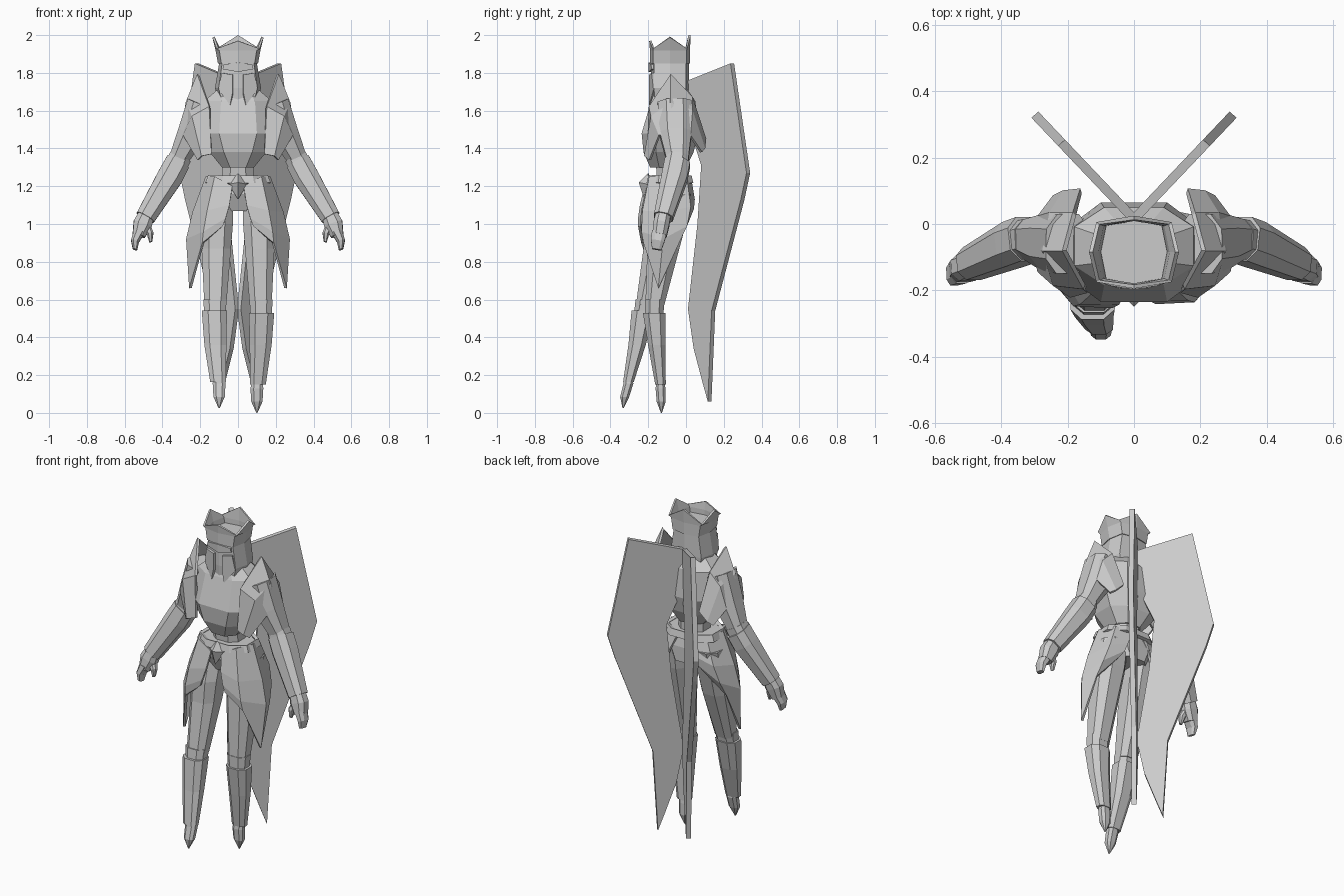
import bpy, bmesh
from mathutils import Vector

cube = bpy.data.objects.get("Cube")
if cube:
    bpy.data.objects.remove(cube, do_unlink=True)

GREY = (0.6, 0.6, 0.6, 1)
mat = bpy.data.materials.new("plain grey")
mat.use_nodes = True
mat.diffuse_color = GREY
for node in mat.node_tree.nodes:
    if node.type == 'BSDF_PRINCIPLED':
        node.inputs["Base Color"].default_value = GREY

OCT = [(1, .5), (.5, 1), (-.5, 1), (-1, .5), (-1, -.5), (-.5, -1), (.5, -1), (1, -.5)]
SKULL = [(1, 0), (.84, .84), (0, 1), (-.84, .84), (-1, 0), (-.84, -.84), (0, -1), (.84, -.84)]
SIDES = (("left", 1), ("right", -1))


def build(name, rows, closed=False, caps=False, thick=0):
    """Skin rows of points; optionally close, cap or thicken the skin."""
    bm = bmesh.new()
    grid = [[bm.verts.new(p) for p in row] for row in rows]
    n = len(grid[0])
    for a, b in zip(grid, grid[1:]):
        for i in range(n if closed else n - 1):
            j = (i + 1) % n
            bm.faces.new((a[i], a[j], b[j], b[i]))
    if caps:
        bm.faces.new(grid[0])
        if len(grid) > 1:
            bm.faces.new(grid[-1])
    bmesh.ops.recalc_face_normals(bm, faces=bm.faces[:])
    mesh = bpy.data.meshes.new(name)
    bm.to_mesh(mesh)
    bm.free()
    mesh.materials.append(mat)
    ob = bpy.data.objects.new(name, mesh)
    bpy.context.collection.objects.link(ob)
    if thick:
        mod = ob.modifiers.new("thickness", 'SOLIDIFY')
        mod.thickness = thick
        mod.offset = 0
    return ob


def ring(c, hx, hy, axis=Vector((0, 0, 1)), shape=OCT):
    v = axis.cross(Vector((0, 1, 0))).normalized()
    u = v.cross(axis).normalized()
    return [Vector(c) + v * hx * a + u * hy * b for a, b in shape]


def limb(name, stations, tilt=False, shape=OCT):
    """Loft through (x, y, z, half width, half depth) stations."""
    axis = Vector((0, 0, 1))
    if tilt:
        axis = (Vector(stations[0][:3]) - Vector(stations[-1][:3])).normalized()
    return build(name, [ring(s[:3], s[3], s[4], axis, shape) for s in stations],
                 closed=True, caps=True)


def body(name, levels):
    """Loft centred on x through (z, half width, front y, back y) levels."""
    return limb(name, [(0, (f + b) / 2, z, w, (b - f) / 2) for z, w, f, b in levels])


def flip(points, s, dy=0):
    return [(x * s, y + dy, z) for x, y, z in points]


def flip_stations(stations, s):
    return [(p[0] * s,) + tuple(p[1:]) for p in stations]


# Torso
body("chest", [(1.71, .11, -.16, .01), (1.65, .18, -.185, .05), (1.48, .2, -.235, .065),
               (1.38, .15, -.225, .04), (1.3, .085, -.19, 0)])
body("waist", [(1.32, .08, -.16, -.01), (1.2, .085, -.15, -.01)])
body("pelvis", [(1.25, .14, -.185, .01), (1.16, .17, -.2, .03), (1.07, .1, -.16, .03)])
limb("neck", [(0, -.08, 1.6, .1, .08), (0, -.08, 1.72, .09, .08)])

# Belt ornament: a faceted diamond
build("belt_ornament", [[(0, -.2, 1.27)] * 4,
                        [(.05, -.2, 1.21), (0, -.25, 1.22), (-.05, -.2, 1.21), (0, -.17, 1.21)],
                        [(0, -.22, 1.13)] * 4], closed=True)
build("belt", [ring((0, -.085, z), w, d) for z, w, d in
               ((1.255, .15, .105), (1.215, .165, .115))], closed=True, thick=.02)

# Helmet with open crown
CY = -.085
limb("helmet", [(0, CY, 1.64, .1, .095), (0, CY, 1.72, .122, .1), (0, CY, 1.85, .1, .1),
                (0, CY, 1.89, .1, .096)], shape=SKULL)
crown_top = ring((0, CY, 1.93), .13, .104, shape=SKULL)
for i, p in enumerate(crown_top):
    if i % 2 == 0:
        p.z = 2.0 if p.y > 0 else 1.97 if p.y < -.15 else 1.99
build("crown", [ring((0, CY, 1.85), .1, .1, shape=SKULL),
                ring((0, CY, 1.92), .113, .1, shape=SKULL), crown_top], closed=True, thick=.012)
build("brow", [[(-.08, -.175, 1.82), (0, -.19, 1.805), (.08, -.175, 1.82)],
               [(-.075, -.178, 1.845), (0, -.19, 1.855), (.075, -.178, 1.845)]], thick=.015)
for label, s in SIDES:
    build(label + "_cheek_guard",
          [flip([(.028, -.188, 1.79), (.085, -.175, 1.8), (.1, -.165, 1.71),
                 (.04, -.188, 1.63), (.028, -.188, 1.69)], s)], caps=True, thick=.015)

for label, s in SIDES:
    # Shoulder plate, arched front to back over the shoulder
    build(label + "_shoulder_plate", [flip(r, s) for r in (
        [(.14, -.2, 1.37), (.15, -.19, 1.62), (.21, -.08, 1.79), (.18, .03, 1.67), (.16, .1, 1.45)],
        [(.19, -.215, 1.36), (.24, -.18, 1.57), (.27, -.08, 1.64), (.25, .03, 1.6), (.21, .095, 1.4)],
        [(.21, -.19, 1.34), (.285, -.14, 1.47), (.298, -.07, 1.47), (.285, .02, 1.47), (.24, .08, 1.38)],
    )], thick=.016)

    # Arm
    limb(label + "_upper_arm", flip_stations(
        [(.2, -.06, 1.64, .07, .09), (.245, -.055, 1.48, .075, .085),
         (.315, -.045, 1.34, .052, .058)], s), tilt=True)
    limb(label + "_elbow", flip_stations(
        [(.305, -.045, 1.355, .06, .06), (.325, -.05, 1.315, .06, .06)], s), tilt=True)
    limb(label + "_forearm", flip_stations(
        [(.32, -.045, 1.325, .066, .068), (.36, -.06, 1.25, .068, .068),
         (.49, -.12, 1.035, .052, .05)], s), tilt=True)
    limb(label + "_palm", flip_stations(
        [(.485, -.12, 1.05, .042, .04), (.505, -.13, 1, .05, .042),
         (.525, -.14, .94, .034, .038)], s), tilt=True)
    limb(label + "_fingers", flip_stations(
        [(.522, -.14, .96, .03, .04), (.545, -.15, .91, .022, .036),
         (.545, -.155, .865, .012, .025)], s), tilt=True)
    limb(label + "_thumb", flip_stations(
        [(.485, -.13, .99, .022, .024), (.465, -.145, .95, .018, .02),
         (.462, -.15, .905, .008, .01)], s), tilt=True)

    # Hip skirt plate wrapping the outside of the thigh
    dy = 0 if s > 0 else -.012
    build(label + "_skirt_plate", [flip(r, s, dy) for r in (
        [(.03, -.2, 1.2), (.12, -.19, 1.25), (.165, -.1, 1.25), (.13, 0, 1.24), (.04, .025, 1.22)],
        [(.045, -.225, 1.1), (.16, -.225, 1.07), (.235, -.11, 1.06), (.19, .02, 1.09), (.08, .04, 1.13)],
        [(.065, -.235, 1.03), (.18, -.23, .96), (.268, -.12, .92), (.22, 0, .99), (.1, .035, 1.08)],
        [(.08, -.235, .99), (.185, -.22, .9), (.252, -.145, .66), (.235, -.04, .9), (.12, .02, 1.05)],
    )], thick=.014)

    # Wing blade standing out at an angle from the back
    outline = [(.02, 1.76), (.245, 1.85), (.33, 1.27), (.3, 1.13), (.145, .54), (.125, .06),
               (.1, .15), (.05, .34), (.02, .55), (.07, 1), (.09, 1.31), (.03, 1.5)]
    build(label + "_wing", [[(s * (y - .015) * .95, y, z) for y, z in outline]],
          caps=True, thick=.028)

# Legs: the right one strides forward
LEGS = (("left", 1, -.12, -.165, -.168, -.135, -.13, 0),
        ("right", -1, -.14, -.215, -.228, -.305, -.333, .025))
for label, s, thigh, knee, shin, ankle, toe, low in LEGS:
    limb(label + "_thigh", flip_stations(
        [(.11, -.075, 1.16, .085, .1), (.112, thigh + .02, 1, .085, .1),
         (.115, thigh, .87, .078, .085), (.12, knee, .57, .058, .05)], s))
    limb(label + "_knee", flip_stations(
        [(.122, knee, .6, .062, .052), (.122, shin, .52, .056, .048)], s))
    limb(label + "_shin", flip_stations(
        [(.125, shin, low / 2 + .53, .067, .06), (.12, shin * .6 + ankle * .4, .36, .058, .046),
         (.105, ankle, low / 2 + .15, .042, .028)], s))
    limb(label + "_foot", flip_stations(
        [(.102, ankle, low + .16, .03, .022), (.1, ankle, low + .13, .034, .026),
         (.1, toe * .7 + ankle * .3, low + .06, .03, .024), (.1, toe, low, .003, .003)], s))
